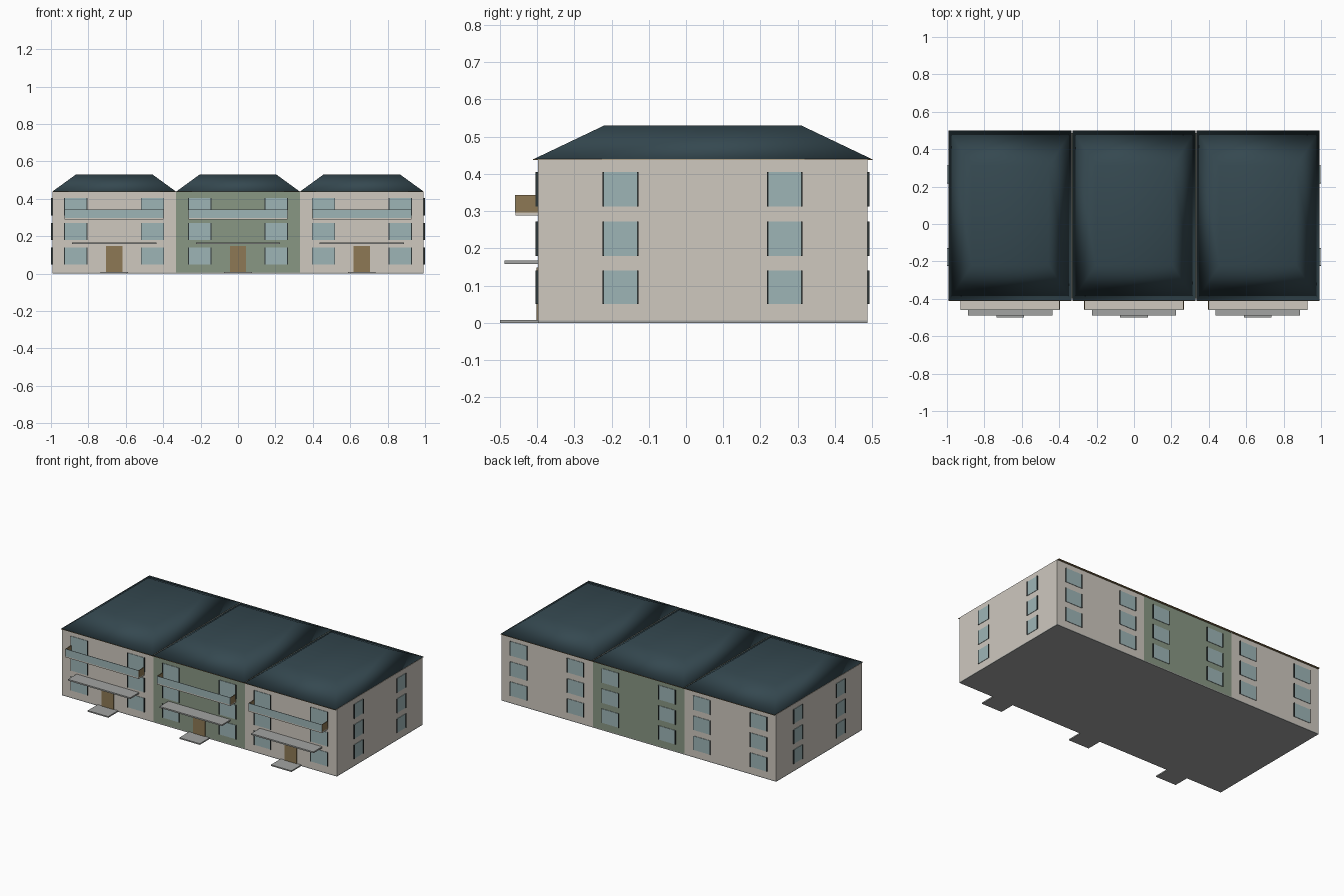
import bpy
import bmesh

if "Cube" in bpy.data.objects:
    bpy.data.objects.remove(bpy.data.objects["Cube"])


def material(name, r, g, b):
    m = bpy.data.materials.new(name)
    m.diffuse_color = (r, g, b, 1)
    m.use_nodes = True
    m.node_tree.nodes["Principled BSDF"].inputs["Base Color"].default_value = m.diffuse_color
    return m


CREAM = material("cream_render", 0.62, 0.58, 0.52)
GREEN = material("green_render", 0.25, 0.31, 0.23)
SLATE = material("slate", 0.035, 0.065, 0.08)
GLASS = material("glass", 0.34, 0.46, 0.47)
WOOD = material("wood", 0.27, 0.19, 0.09)
DARK = material("dark_frame", 0.03, 0.04, 0.04)
STONE = material("stone", 0.36, 0.37, 0.36)


def add_object(name, bm, mat):
    bmesh.ops.recalc_face_normals(bm, faces=bm.faces)
    me = bpy.data.meshes.new(name)
    bm.to_mesh(me)
    bm.free()
    me.materials.append(mat)
    ob = bpy.data.objects.new(name, me)
    bpy.context.collection.objects.link(ob)
    return ob


def box(name, x, y, z, mat):
    """Box from (min, max) ranges."""
    bm = bmesh.new()
    bmesh.ops.create_cube(bm, size=1)
    for v in bm.verts:
        v.co = [(a + b) / 2 + c * (b - a) for (a, b), c in zip((x, y, z), v.co)]
    return add_object(name, bm, mat)


def roof(name, cx):
    """Truncated hip roof, smooth across its edges."""
    bm = bmesh.new()
    rings = []
    for hw, y0, y1, z in ((0.329, -0.409, 0.499, 0.44), (0.205, -0.22, 0.31, 0.53)):
        rings.append([bm.verts.new((cx + x, y, z)) for x, y in
                      ((-hw, y0), (hw, y0), (hw, y1), (-hw, y1))])
    low, high = rings
    bm.faces.new(low)
    bm.faces.new(high)
    for i in range(4):
        j = (i + 1) % 4
        bm.faces.new((low[i], low[j], high[j], high[i]))
    for f in bm.faces:
        f.smooth = True
    return add_object(name, bm, SLATE)


FRONT, BACK, SIDE = -0.398, 0.487, 0.993
UNIT = 0.662
FLOORS = ((0.05, 0.141), (0.18, 0.272), (0.312, 0.405))


def window(name, axis, wall, out, centre, hw, z):
    """Pane with a dark jamb on each side; axis is the wall's running direction."""
    def part(label, a, b, depth, mat):
        run = (a, b)
        thick = tuple(sorted((wall - out * 0.004, wall + out * depth)))
        xy = (run, thick) if axis == "x" else (thick, run)
        box(name + label, *xy, z, mat)
    part("_pane", centre - hw, centre + hw, 0.003, GLASS)
    for s in (-1, 1):
        e = centre + s * hw
        part("_jamb", e - 0.002, e + 0.002, 0.006, DARK)


box("base_slab", (-SIDE, SIDE), (FRONT, BACK), (0, 0.006), STONE)

for i in (-1, 0, 1):
    cx = i * UNIT
    h = UNIT / 2
    # House block and roof
    box("walls", (cx - h, cx + h), (FRONT, BACK), (0.006, 0.439), CREAM if i else GREEN)
    box("eave_board", (cx - 0.329, cx + 0.329), (-0.411, 0.501), (0.437, 0.44), WOOD)
    roof("roof", cx)
    # Front and back windows
    for z in FLOORS:
        for s in (-1, 1):
            window("front_window", "x", FRONT, -1, cx + s * 0.205, 0.06, z)
            window("back_window", "x", BACK, 1, cx + s * 0.205, 0.06, z)
    # Entrance
    box("door", (cx - 0.044, cx + 0.044), (FRONT - 0.004, FRONT + 0.004), (0.008, 0.148), WOOD)
    box("door_step", (cx - 0.074, cx + 0.074), (-0.5, FRONT), (0, 0.008), STONE)
    box("canopy", (cx - 0.225, cx + 0.225), (-0.488, FRONT), (0.158, 0.167), STONE)
    # Balcony
    box("balcony_floor", (cx - 0.265, cx + 0.265), (-0.458, FRONT), (0.289, 0.297), CREAM)
    box("balcony_glass", (cx - 0.265, cx + 0.265), (-0.459, -0.456), (0.297, 0.344), GLASS)
    for s in (-1, 1):
        a, b = sorted((cx + s * 0.262, cx + s * 0.266))
        box("balcony_side", (a, b), (-0.458, FRONT), (0.297, 0.344), WOOD)

# Gable end windows
for s in (-1, 1):
    for z in FLOORS:
        for y in (-0.176, 0.265):
            window("side_window", "y", s * SIDE, s, y, 0.046, z)
